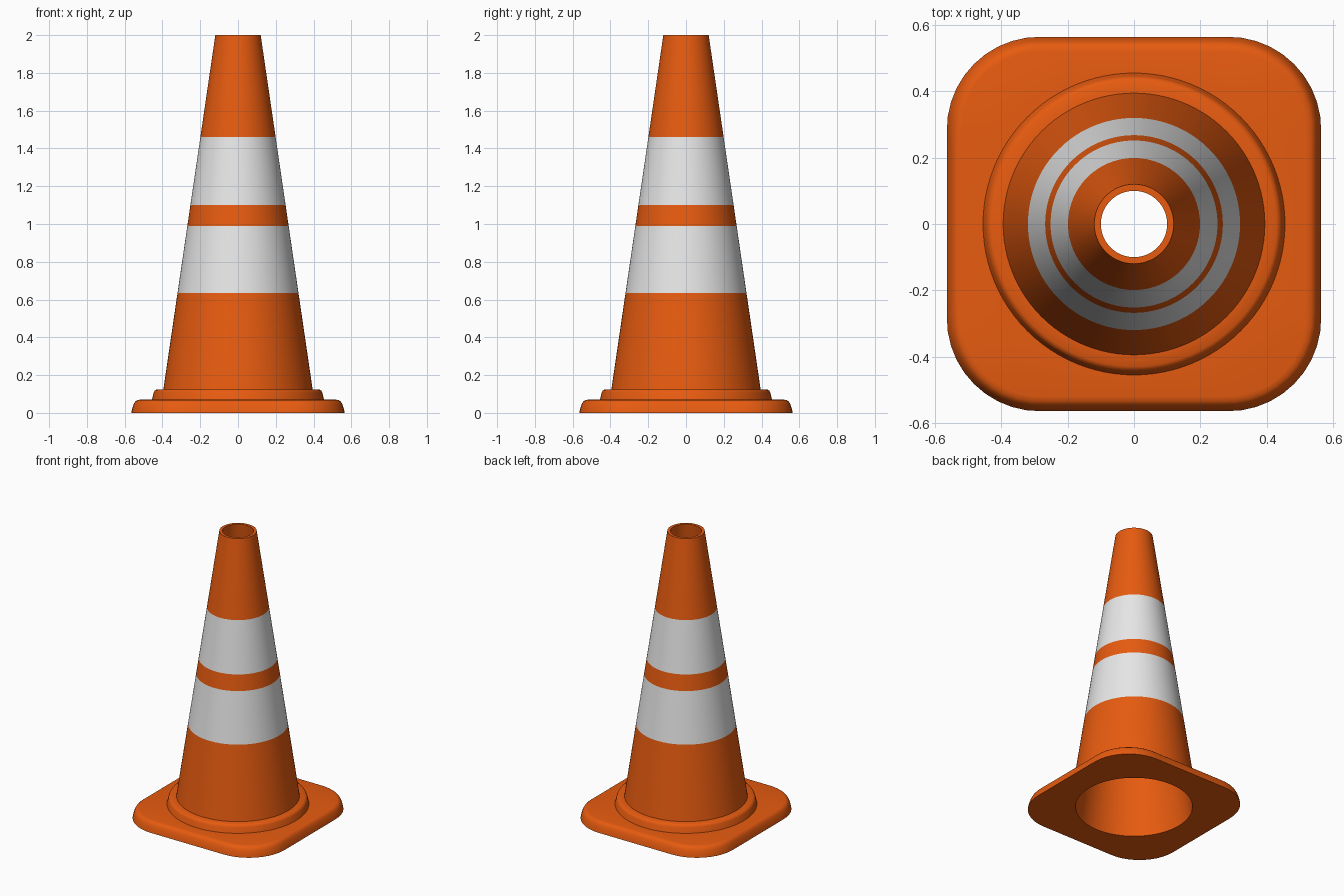
import bpy, bmesh, math

cube = bpy.data.objects.get("Cube")
if cube:
    bpy.data.objects.remove(cube, do_unlink=True)

SEGMENTS = 96


def material(name, rgb):
    m = bpy.data.materials.new(name)
    m.use_nodes = True
    m.diffuse_color = (*rgb, 1)
    bsdf = m.node_tree.nodes["Principled BSDF"]
    bsdf.inputs["Base Color"].default_value = (*rgb, 1)
    bsdf.inputs["Roughness"].default_value = 0.6
    return m


orange = material("orange rubber", (0.80, 0.105, 0.005))
white = material("white band", (0.80, 0.80, 0.80))


def circle(radius):
    return lambda a: radius


def rounded_square(half, corner):
    """Distance from the centre to a rounded square's edge at angle a."""
    def reach(a):
        c, s = sorted((abs(math.cos(a)), abs(math.sin(a))), reverse=True)
        k = half - corner
        if half * s / c <= k:
            return half / c
        b = k * (c + s)
        return b + math.sqrt(b * b - 2 * k * k + corner * corner)
    return reach


def loft(name, rings, white_spans=()):
    """Skin a list of (outline, z) rings; listed spans are coloured white."""
    bm = bmesh.new()
    angles = [2 * math.pi * i / SEGMENTS for i in range(SEGMENTS)]
    loops = [[bm.verts.new((f(a) * math.cos(a), f(a) * math.sin(a), z)) for a in angles]
             for f, z in rings]
    for n, (low, high) in enumerate(zip(loops, loops[1:])):
        for i in range(SEGMENTS):
            j = (i + 1) % SEGMENTS
            face = bm.faces.new((low[i], low[j], high[j], high[i]))
            face.material_index = int(n in white_spans)
    mesh = bpy.data.meshes.new(name)
    bm.to_mesh(mesh)
    bm.free()
    mesh.materials.append(orange)
    mesh.materials.append(white)
    obj = bpy.data.objects.new(name, mesh)
    bpy.context.collection.objects.link(obj)
    bpy.ops.object.select_all(action='DESELECT')
    obj.select_set(True)
    bpy.context.view_layer.objects.active = obj
    bpy.ops.object.shade_smooth_by_angle(angle=math.radians(35))
    return obj


# Square foot with rounded corners, soft upper edge and a round opening
edge = [(0.565, 0.0), (0.561, 0.02), (0.553, 0.045), (0.545, 0.059),
        (0.535, 0.067), (0.52, 0.07)]
foot = [(circle(0.375), 0.0)]
foot += [(rounded_square(h, h - 0.285), z) for h, z in edge]
foot += [(circle(0.42), 0.07)]
loft("base_plate", foot)

# Raised ring around the foot of the cone
collar = [(0.457, 0.065), (0.446, 0.108), (0.441, 0.118), (0.43, 0.125), (0.385, 0.125)]
loft("collar", [(circle(r), z) for r, z in collar])


# Hollow cone: outer wall with two white bands, top lip, inner wall
def outer_radius(z):
    return 0.395 + (0.12 - 0.395) * (z - 0.125) / 1.875


levels = [0.12, 0.635, 0.99, 1.10, 1.46, 2.0]
cone = [(circle(outer_radius(z)), z) for z in levels]
cone += [(circle(0.10), 2.0), (circle(0.375), 0.0)]
loft("cone_body", cone, white_spans=(1, 3))
